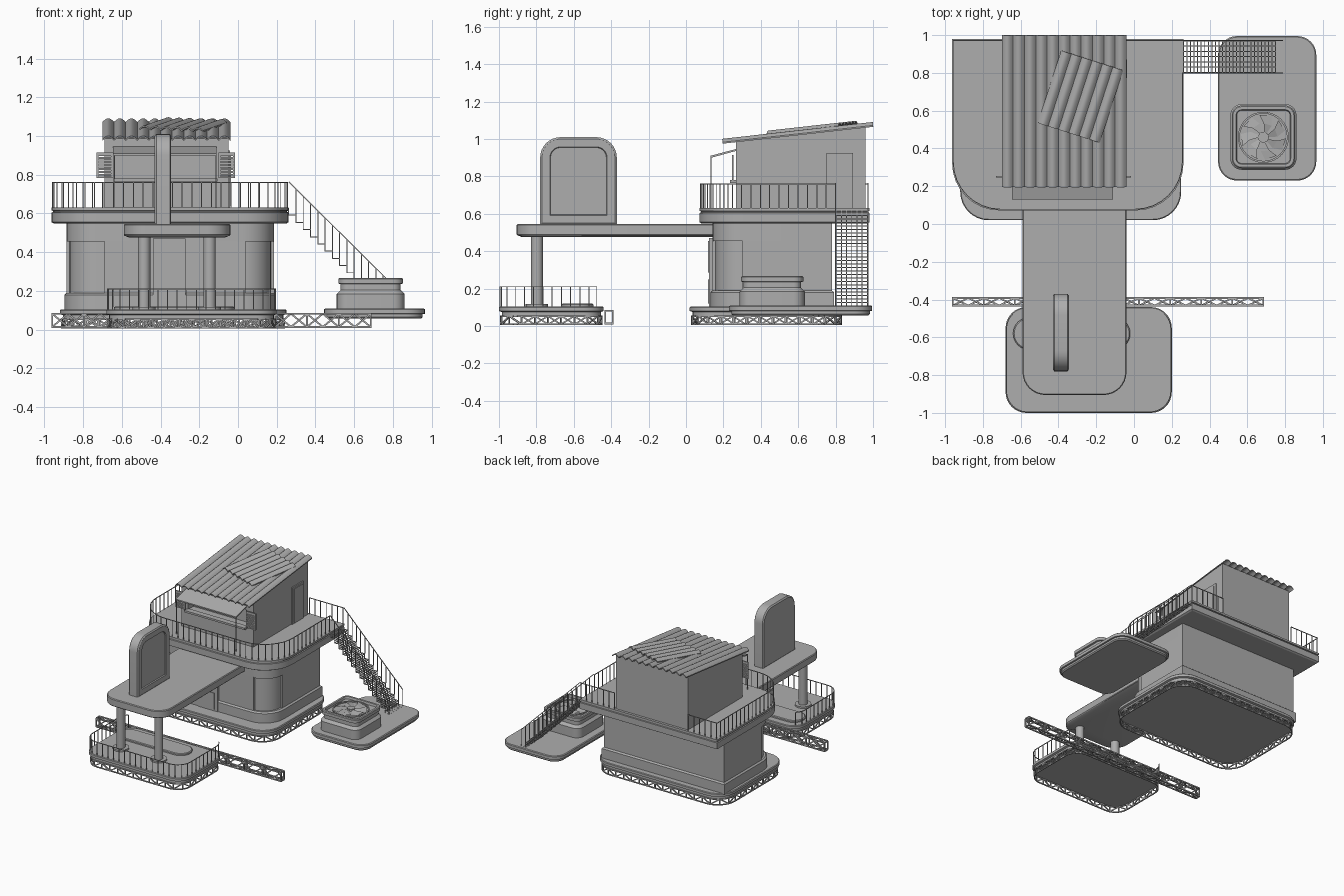
import bpy, bmesh, math
from mathutils import Vector, Matrix

if "Cube" in bpy.data.objects:
    bpy.data.objects.remove(bpy.data.objects["Cube"])

gray = bpy.data.materials.new("plain_gray")
gray.diffuse_color = (0.42, 0.42, 0.42, 1)
gray.use_nodes = True
gray.node_tree.nodes["Principled BSDF"].inputs["Base Color"].default_value = gray.diffuse_color


def make(name, verts, faces, smooth=False):
    me = bpy.data.meshes.new(name)
    me.from_pydata([tuple(v) for v in verts], [], faces)
    bm = bmesh.new()
    bm.from_mesh(me)
    bmesh.ops.recalc_face_normals(bm, faces=bm.faces)
    bm.to_mesh(me)
    bm.free()
    me.materials.append(gray)
    ob = bpy.data.objects.new(name, me)
    bpy.context.collection.objects.link(ob)
    if smooth:
        bpy.ops.object.select_all(action='DESELECT')
        ob.select_set(True)
        bpy.context.view_layer.objects.active = ob
        bpy.ops.object.shade_smooth_by_angle(angle=math.radians(30))
    return ob


def rrect(rect, radii, off=0.0, n=8):
    """Rounded rectangle, corners in order front-left, front-right, back-right, back-left."""
    x0, x1, y0, y1 = rect
    pts = []
    for i, (cx, cy, sx, sy) in enumerate([(x0, y0, 1, 1), (x1, y0, -1, 1), (x1, y1, -1, -1), (x0, y1, 1, -1)]):
        if radii[i] == 0:
            pts.append((cx + sx * off, cy + sy * off))
            continue
        r = max(radii[i] - off, 0.004)
        for k in range(n + 1):
            a = math.pi + math.pi / 2 * (i + k / n)
            pts.append((cx + sx * (off + r) + r * math.cos(a), cy + sy * (off + r) + r * math.sin(a)))
    return pts


def slab(name, rect, radii, levels, axis='z'):
    """Stack of inset outlines (inset, height) joined into one closed solid."""
    verts, faces = [], []
    for off, h in levels:
        for u, v in rrect(rect, radii, off):
            verts.append((u, v, h) if axis == 'z' else (h, u, v))
    m = len(verts) // len(levels)
    for l in range(len(levels) - 1):
        for i in range(m):
            j = (i + 1) % m
            faces.append((l * m + i, l * m + j, l * m + m + j, l * m + m + i))
    faces += [tuple(range(m)), tuple(range(len(verts) - m, len(verts)))]
    return make(name, verts, faces, True)


def box(name, x0, x1, y0, y1, z0, z1):
    return slab(name, (x0, x1, y0, y1), (0, 0, 0, 0), [(0, z0), (0, z1)])


def extrude_x(name, yz, x0, x1):
    m = len(yz)
    verts = [(x, y, z) for x in (x0, x1) for y, z in yz]
    faces = [(i, (i + 1) % m, m + (i + 1) % m, m + i) for i in range(m)]
    return make(name, verts, faces + [tuple(range(m)), tuple(range(m, 2 * m))])


def bars(name, segs, w=0.006):
    """Square bars along each (a, b) segment, in one object."""
    verts, faces = [], []
    for a, b in segs:
        a, b = Vector(a), Vector(b)
        d = (b - a).normalized()
        u = d.cross(Vector((0, 0, 1)) if abs(d.z) < 0.9 else Vector((1, 0, 0))).normalized() * w / 2
        v = d.cross(u).normalized() * w / 2
        s = len(verts)
        verts += [p + q for p in (a, b) for q in (u + v, v - u, -u - v, u - v)]
        faces += [(s + i, s + (i + 1) % 4, s + 4 + (i + 1) % 4, s + 4 + i) for i in range(4)]
        faces += [(s, s + 1, s + 2, s + 3), (s + 4, s + 5, s + 6, s + 7)]
    return make(name, verts, faces)


def walk(path, step):
    """Points evenly spaced along a polyline."""
    path = [Vector((p[0], p[1], 0)) for p in path]
    total = sum((b - a).length for a, b in zip(path, path[1:]))
    n = max(1, round(total / step))
    out, run, k = [], 0.0, 0
    for a, b in zip(path, path[1:]):
        length = (b - a).length
        while k <= n and k * total / n <= run + length + 1e-6:
            out.append(a.lerp(b, (k * total / n - run) / max(length, 1e-9)))
            k += 1
        run += length
    return out


def at(p, z):
    return (p[0], p[1], z)


def railing(name, path, z0, z1, step=0.05):
    segs = [(at(a, z1), at(b, z1)) for a, b in zip(path, path[1:])]
    segs += [(at(p, z0), at(p, z1)) for p in walk(path, step)]
    bars(name, segs, 0.005)


def truss_ring(name, rect, radii, z0, z1):
    pts = rrect(rect, radii)
    pts.append(pts[0])
    nodes = walk(pts, 0.07)
    segs = [(at(a, z), at(b, z)) for z in (z0, z1) for a, b in zip(pts, pts[1:])]
    for i, (a, b) in enumerate(zip(nodes, nodes[1:])):
        segs += [(at(a, z0), at(a, z1)), (at(a, (z0, z1)[i % 2]), at(b, (z1, z0)[i % 2]))]
    bars(name, segs, 0.008)


def cylinder(name, x, y, r, z0, z1, n=24):
    verts = [(x + r * math.cos(2 * math.pi * i / n), y + r * math.sin(2 * math.pi * i / n), z)
             for z in (z0, z1) for i in range(n)]
    faces = [(i, (i + 1) % n, n + (i + 1) % n, n + i) for i in range(n)]
    make(name, verts, faces + [tuple(range(n)), tuple(range(n, 2 * n))], True)


# Three ground platforms, two of them on truss skirts
plate = [(0.015, 0.055), (0.015, 0.075), (0, 0.08), (0, 0.1), (0.005, 0.105)]
main_rect, front_rect = (-0.92, 0.25, 0.02, 0.84), (-0.68, 0.2, -1.0, -0.44)
for nm, rect, r in (("main", main_rect, 0.15), ("front", front_rect, 0.11)):
    slab(nm + "_platform", rect, (r,) * 4, plate)
    x0, x1, y0, y1 = rect
    truss_ring(nm + "_truss_skirt", (x0 + .01, x1 - .01, y0 + .01, y1 - .01), (r,) * 4, 0.009, 0.053)
slab("fan_platform", (0.445, 0.965, 0.23, 0.995), (0.1,) * 4,
     [(0.02, 0.057), (0.012, 0.065), (0.012, 0.08), (0, 0.082), (0, 0.105), (0.006, 0.11)])

# Ground floor: skirt, recessed curved corner panels, upper band
foot, rr = (-0.885, 0.185, 0.142, 0.78), (0.16, 0.16, 0, 0)
slab("ground_floor_skirt", foot, rr, [(-0.012, 0.1), (-0.012, 0.18), (0, 0.19), (0.015, 0.19)])
slab("curved_corner_panels", foot, rr, [(0.015, 0.18), (0.015, 0.46)])
slab("ground_floor_upper_band", foot, rr, [(0.015, 0.455), (0, 0.455), (0, 0.56)])
box("ground_floor_side_walls", -0.885, 0.185, 0.302, 0.78, 0.18, 0.46)
box("ground_floor_front_wall", -0.69, 0.04, 0.142, 0.31, 0.18, 0.46)
box("ground_door", -0.44, -0.27, 0.124, 0.15, 0.1, 0.47)
box("ground_door_window", -0.42, -0.295, 0.118, 0.13, 0.285, 0.455)
box("ground_door_panel", -0.42, -0.295, 0.118, 0.13, 0.12, 0.25)

# Upper deck with railings
deck, dr = (-0.963, 0.262, 0.072, 0.98), (0.25, 0.25, 0, 0)
slab("upper_deck", deck, dr, [(0.012, 0.548), (0, 0.555), (0, 0.605), (0.008, 0.607),
                              (0.008, 0.613), (0, 0.615), (0, 0.63)])
edge = rrect((-0.957, 0.256, 0.078, 0.972), dr)
railing("deck_railing", [(-0.7, 0.972), edge[-1]] + edge[:18] + [(0.256, 0.8)], 0.63, 0.76)
railing("deck_back_railing", [(-0.045, 0.972), (0.256, 0.972)], 0.63, 0.76)

# Bridge slab, columns and pad
slab("bridge_slab", (-0.59, -0.04, -0.905, 0.3), (0.12, 0.12, 0, 0),
     [(0.03, 0.475), (0.004, 0.485), (0, 0.49), (0, 0.54), (0.005, 0.546)])
for side, x in (("left", -0.485), ("right", -0.147)):
    cylinder(side + "_column", x, -0.797, 0.032, 0.1, 0.48)
    cylinder(side + "_column_foot", x, -0.797, 0.06, 0.1, 0.118)
slab("oval_pad", (-0.64, -0.02, -0.665, -0.495), (0.084,) * 4, [(0, 0.1), (0, 0.115), (0.006, 0.12)])
fe = rrect((-0.675, 0.195, -0.995, -0.445), (0.11,) * 4)
railing("front_platform_railing", [fe[-5]] + fe[-4:] + fe[:18] + fe[18:23], 0.105, 0.21)

# Upright screen on the bridge
slab("screen_panel", (-0.78, -0.37, 0.54, 1.01), (0, 0, 0.11, 0.11),
     [(0.01, -0.43), (0, -0.422), (0, -0.352), (0.01, -0.345), (0.052, -0.345), (0.056, -0.353)], 'x')

# Hut with a window opening cut in its front
hut = extrude_x("hut_walls", [(0.268, 0.62), (0.96, 0.62), (0.96, 1.066), (0.268, 0.988)], -0.69, -0.05)
cut = box("window_cutter", -0.635, -0.115, 0.2, 0.34, 0.775, 0.915)
cut.hide_render = True
mod = hut.modifiers.new("window", 'BOOLEAN')
mod.operation, mod.object, mod.solver = 'DIFFERENCE', cut, 'EXACT'
cut_mesh = bpy.data.meshes.new_from_object(hut.evaluated_get(bpy.context.evaluated_depsgraph_get()))
hut.modifiers.clear()
hut.data = cut_mesh
bpy.data.objects.remove(cut)
box("window_counter", -0.645, -0.105, 0.235, 0.28, 0.765, 0.78)
extrude_x("awning", [(0.27, 0.947), (0.27, 0.937), (0.136, 0.9), (0.13, 0.9), (0.13, 0.91)], -0.645, -0.11)
bars("awning_poles", [((x, 0.134, 0.63), (x, 0.134, 0.905)) for x in (-0.642, -0.113)], 0.006)
for side, x0, x1 in (("left", -0.73, -0.645), ("right", -0.1, -0.015)):
    y = 0.25
    segs = [((x, y, 0.782), (x, y, 0.915)) for x in (x0 + .005, x1 - .005)]
    segs += [((x0, y, z), (x1, y, z)) for z in (0.787, 0.91)]
    segs += [((x0, y, 0.80 + 0.0145 * i), (x1, y, 0.80 + 0.0145 * i)) for i in range(8)]
    bars(side + "_shutter", segs, 0.01)
box("hut_door_frame", -0.055, -0.041, 0.75, 0.892, 0.63, 0.925)
box("hut_door", -0.045, -0.036, 0.772, 0.872, 0.64, 0.91)


# Corrugated roof sheets
def corrugated(name, w, l, ribs, amp, matrix):
    n = ribs * 8
    verts, faces = [], []
    for i in range(n + 1):
        z = amp * abs(math.sin(math.pi * i / 8))
        for z2 in (z, z - 0.008):
            verts += [matrix @ Vector((w * (i / n - 0.5), s * l / 2, z2)) for s in (-1, 1)]
    for i in range(n):
        a, b = i * 4, i * 4 + 4
        faces += [(a, b, b + 1, a + 1), (a + 2, a + 3, b + 3, b + 2), (a, a + 2, b + 2, b), (a + 1, b + 1, b + 3, a + 3)]
    faces += [(0, 1, 3, 2), (4 * n, 4 * n + 2, 4 * n + 3, 4 * n + 1)]
    make(name, verts, faces, True)


tilt = Matrix.Rotation(math.atan(0.112), 4, 'X')
corrugated("roof_sheet", 0.66, 0.81, 11, 0.018, Matrix.Translation((-0.37, 0.598, 1.028)) @ tilt)
corrugated("roof_patch", 0.345, 0.405, 6, 0.016, Matrix.Translation((-0.283, 0.675, 1.055)) @ tilt
           @ Matrix.Rotation(math.radians(-17.8), 4, 'Z'))

# Grated stairs with handrails
N, xa, za = 14, 0.262, 0.628
dx, dz = 0.525 / N, 0.52 / N
segs, rails = [], []
for i in range(N):
    x, z = xa + i * dx, za - i * dz
    for k in range(7):
        y = 0.803 + 0.0277 * k
        segs += [((x, y, z), (x, y, z - dz)), ((x, y, z - dz), (x + dx, y, z - dz))]
    segs += [((px, 0.8, pz), (px, 0.972, pz)) for px, pz in
             ((x, z - dz), (x + dx / 2, z - dz), (x + dx, z - dz), (x, z - dz / 2))]
    rails += [((x + dx, y, z - dz), (x + dx, y, z - dz + 0.135)) for y in (0.8, 0.972)]
rails += [((xa, y, za + 0.135), (xa + N * dx, y, za - N * dz + 0.135)) for y in (0.8, 0.972)]
bars("stair_steps", segs, 0.005)
bars("stair_railings", rails, 0.005)

# Long box truss
nx, ya, yb, z0, z1 = 20, -0.432, -0.392, 0.014, 0.082
xs = [-0.96 + 1.645 * i / nx for i in range(nx + 1)]
ring = [(ya, z0), (yb, z0), (yb, z1), (ya, z1)]
segs = [((xs[0], *c), (xs[-1], *c)) for c in ring]
for c, d in zip(ring, ring[1:] + ring[:1]):
    segs += [((x, *c), (x, *d)) for x in xs[::2]]
    segs += [((xs[i], *(c, d)[i % 2]), (xs[i + 1], *(d, c)[i % 2])) for i in range(nx)]
bars("long_truss", segs, 0.009)

# Fan unit
slab("fan_housing", (0.51, 0.86, 0.287, 0.635), (0.06,) * 4,
     [(0, 0.1), (0, 0.185), (0.02, 0.205), (0.02, 0.235), (0.008, 0.238), (0.008, 0.262),
      (0.014, 0.267), (0.03, 0.267), (0.034, 0.25)])
fx, fy = 0.685, 0.459
circle = [(fx + 0.13 * math.cos(a * math.pi / 16), fy + 0.13 * math.sin(a * math.pi / 16)) for a in range(33)]
bars("fan_ring", [(at(a, 0.255), at(b, 0.255)) for a, b in zip(circle, circle[1:])], 0.01)
cylinder("fan_hub", fx, fy, 0.028, 0.248, 0.266)
verts, faces = [], []
for k in range(7):
    s = len(verts)
    for r, a, z in ((0.025, 0, .254), (0.075, 0.05, .254), (0.12, 0.3, .254), (0.12, 0.85, .264), (0.075, 0.65, .264), (0.025, 0.5, .262)):
        a += k * 2 * math.pi / 7
        verts.append((fx + r * math.cos(a), fy + r * math.sin(a), z))
    faces += [(s, s + 1, s + 4, s + 5), (s + 1, s + 2, s + 3, s + 4)]
make("fan_blades", verts, faces)
